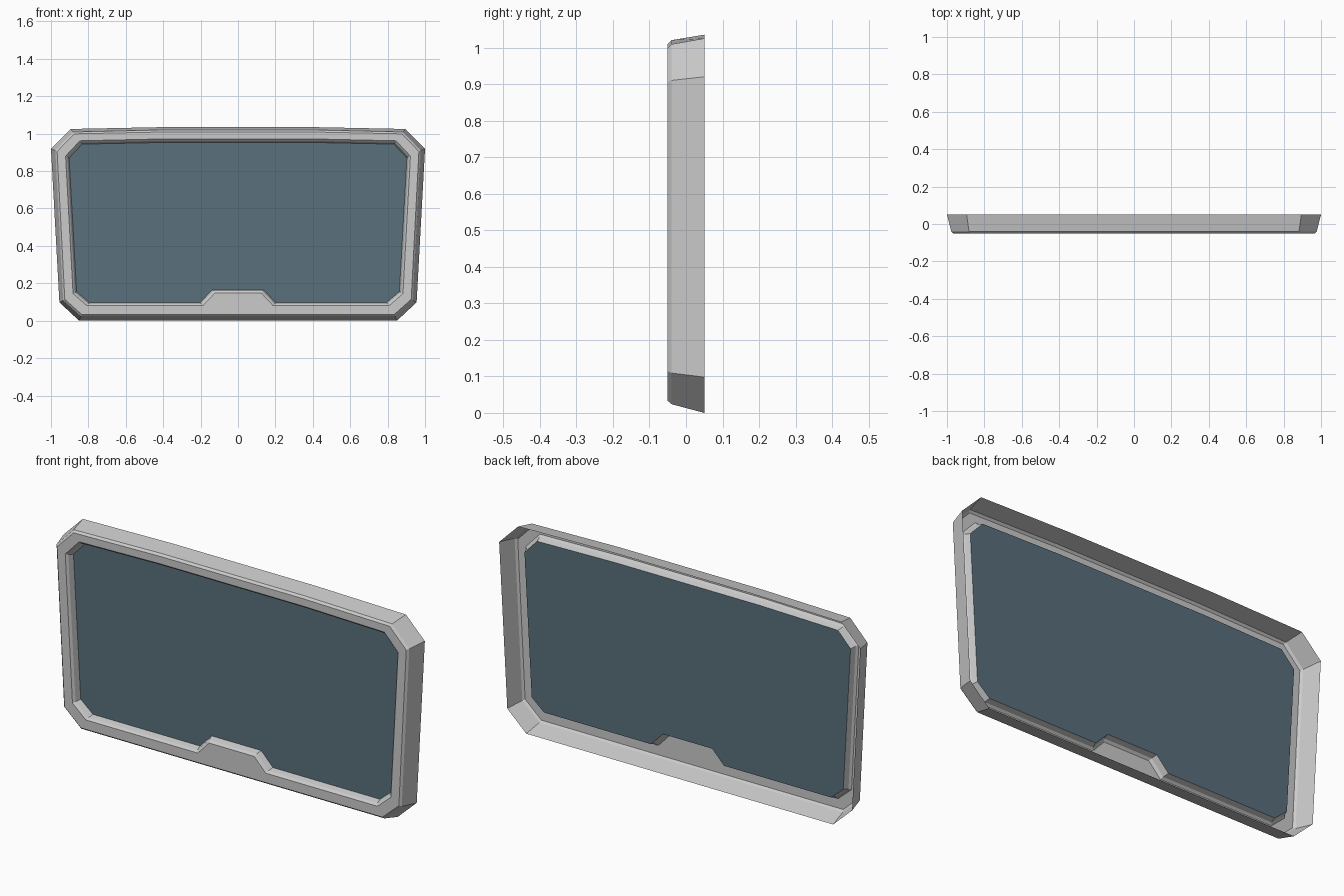
import bpy, bmesh

if "Cube" in bpy.data.objects:
    bpy.data.objects.remove(bpy.data.objects["Cube"])

# Right-half outlines (x, z) from bottom centre up to top centre; mirrored into loops.
# Each entry: depth y, then notch top, notch foot, bottom corner, side, top corner, crown.
SECTIONS = [
    (0.05,  [(.14, 0), (.20, 0), (.85, 0), (.955, .098), (1.0, .92), (.895, 1.025), (.40, 1.035)]),
    (-0.04, [(.14, .024), (.20, .024), (.84, .024), (.935, .109), (.977, .91), (.882, 1.009), (.40, 1.02)]),
    (-0.05, [(.14, .033), (.20, .033), (.835, .033), (.926, .114), (.967, .905), (.875, .999), (.40, 1.009)]),
    (-0.05, [(.125, .147), (.188, .08), (.808, .08), (.882, .145), (.922, .88), (.845, .962), (.40, .972)]),
    (-0.04, [(.132, .158), (.196, .09), (.80, .09), (.872, .15), (.912, .876), (.84, .952), (.40, .962)]),
    (-0.012, [(.137, .165), (.202, .097), (.795, .097), (.863, .155), (.903, .87), (.833, .944), (.40, .953)]),
]


def full_loop(y, half):
    pts = half + [(-x, z) for x, z in reversed(half)]
    return [(x, y, z) for x, z in pts]


def finish(name, bm):
    mesh = bpy.data.meshes.new(name)
    bm.to_mesh(mesh)
    bm.free()
    obj = bpy.data.objects.new(name, mesh)
    bpy.context.collection.objects.link(obj)
    return obj


# Hollow window frame: skin between successive outlines, open at the back
bm = bmesh.new()
loops = [[bm.verts.new(p) for p in full_loop(y, half)] for y, half in SECTIONS]
for a, b in zip(loops, loops[1:]):
    for i in range(len(a)):
        j = (i + 1) % len(a)
        bm.faces.new((a[i], a[j], b[j], b[i]))
finish("window_frame", bm)

# Glass pane filling the innermost outline
bm = bmesh.new()
bm.faces.new([bm.verts.new(p) for p in full_loop(*SECTIONS[-1])])
glass = finish("glass_pane", bm)
mat = bpy.data.materials.new("tinted_glass")
mat.diffuse_color = (0.10, 0.16, 0.20, 0.9)
mat.use_nodes = True
mat.node_tree.nodes["Principled BSDF"].inputs["Base Color"].default_value = mat.diffuse_color
glass.data.materials.append(mat)
